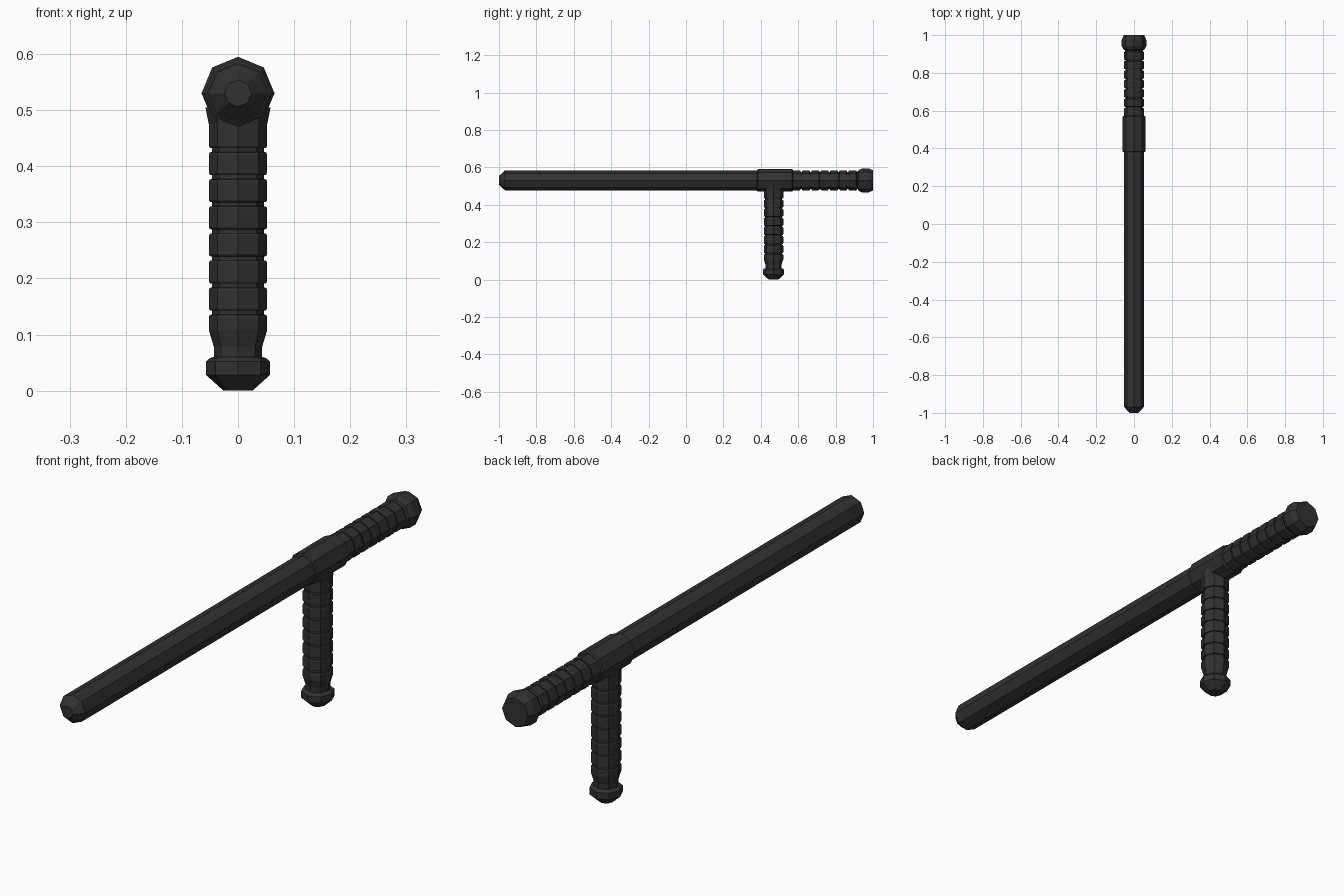
import bpy, bmesh, math
from mathutils import Matrix

if "Cube" in bpy.data.objects:
    bpy.data.objects.remove(bpy.data.objects["Cube"])

black = bpy.data.materials.new("black_rubber")
black.diffuse_color = (0.031, 0.031, 0.031, 1)
black.use_nodes = True
black.node_tree.nodes["Principled BSDF"].inputs["Base Color"].default_value = black.diffuse_color

ZC = 0.53    # height of the baton axis
HY = 0.468   # y of the side handle axis


def lathe(name, profile, matrix, sides=8):
    """Flat-shaded octagonal solid from (radius, height) pairs along local z."""
    bm = bmesh.new()
    rings = []
    for r, h in profile:
        rings.append([bm.verts.new((r * math.cos(math.tau * i / sides),
                                    r * math.sin(math.tau * i / sides), h))
                      for i in range(sides)])
    for a, b in zip(rings, rings[1:]):
        for i in range(sides):
            j = (i + 1) % sides
            bm.faces.new((a[i], a[j], b[j], b[i]))
    bm.faces.new(rings[0])
    bm.faces.new(rings[-1])
    bm.transform(matrix)
    bmesh.ops.recalc_face_normals(bm, faces=bm.faces)
    me = bpy.data.meshes.new(name)
    bm.to_mesh(me)
    bm.free()
    me.materials.append(black)
    ob = bpy.data.objects.new(name, me)
    bpy.context.collection.objects.link(ob)
    return ob


def grooves(start, step, count, r, depth):
    """Chamfered grip grooves as profile points."""
    pts = []
    for k in range(count):
        h = start + step * k
        pts += [(r, h - 0.0075), (r - 0.002, h - 0.004), (r - depth, h - 0.0035),
                (r - depth, h + 0.0035), (r - 0.002, h + 0.004), (r, h + 0.0075)]
    return pts


# local z -> world +y, at baton height
along_y = Matrix.Translation((0, 0, ZC)) @ Matrix.Rotation(-math.pi / 2, 4, 'X')

# Long shaft with tapered tip
lathe("shaft", [(0.024, -1.0), (0.053, -0.968), (0.053, 0.42)], along_y)

# Collar where the side handle joins
lathe("collar", [(0.055, 0.380), (0.060, 0.384), (0.060, 0.568), (0.055, 0.572)], along_y)

# Rear grip with ribs, ending in a pommel
lathe("rear_grip", [(0.053, 0.54)] + grooves(0.617, 0.0497, 6, 0.053, 0.007)
      + [(0.053, 0.91), (0.047, 0.914), (0.047, 0.919), (0.055, 0.923),
         (0.065, 0.942), (0.065, 0.975), (0.054, 1.0)], along_y)

# Side handle with knob, waist and ribs
lathe("side_handle", [(0.026, 0.0), (0.057, 0.028), (0.057, 0.052), (0.050, 0.058),
                      (0.043, 0.060), (0.043, 0.078), (0.052, 0.108)]
      + grooves(0.139, 0.0483, 7, 0.052, 0.006)
      + [(0.052, 0.475), (0.058, 0.505)], Matrix.Translation((0, HY, 0)))
